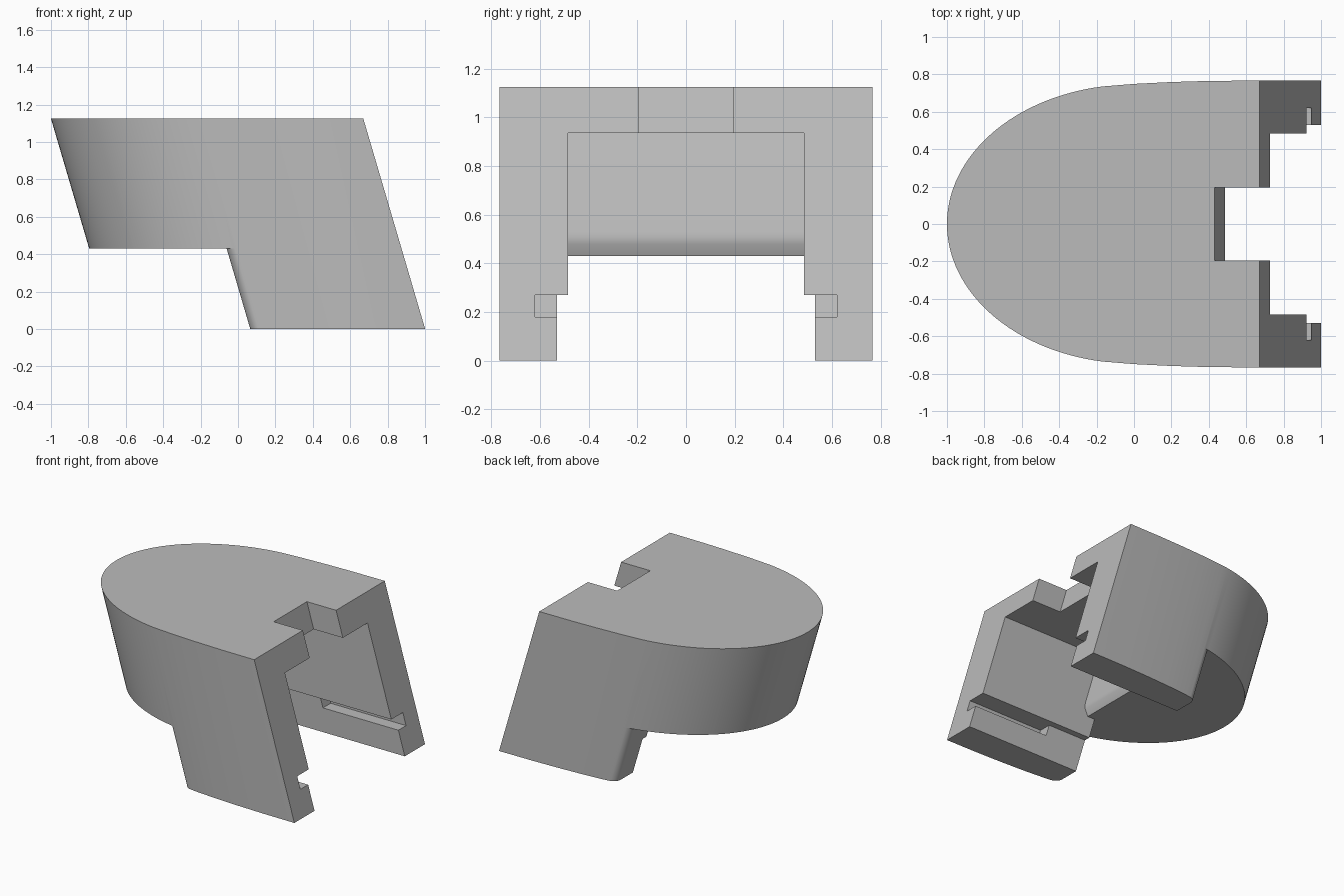
import bpy
import bmesh
from math import sin, cos, pi, radians

cube = bpy.data.objects.get("Cube")
if cube:
    bpy.data.objects.remove(cube, do_unlink=True)

TOP = 1.125
LEAN = 0.294      # forward shift of x per unit of height

grey = bpy.data.materials.new("plain grey")
grey.use_nodes = True
grey.diffuse_color = (0.5, 0.5, 0.5, 1)
grey.node_tree.nodes["Principled BSDF"].inputs["Base Color"].default_value = (0.5, 0.5, 0.5, 1)


def prism(name, points, low, high, axis="z"):
    """Extrude a profile along z (points are x, y) or y (points are x, z), then lean it."""
    bm = bmesh.new()

    def place(a, b, c):
        x, y, z = (a, b, c) if axis == "z" else (a, c, b)
        return bm.verts.new((x + LEAN * (TOP - z), y, z))

    ends = [[place(a, b, c) for a, b in points] for c in (low, high)]
    bm.faces.new(ends[0])
    bm.faces.new(ends[1])
    n = len(points)
    for i in range(n):
        j = (i + 1) % n
        bm.faces.new((ends[0][i], ends[0][j], ends[1][j], ends[1][i]))
    bmesh.ops.recalc_face_normals(bm, faces=bm.faces)
    mesh = bpy.data.meshes.new(name)
    bm.to_mesh(mesh)
    bm.free()
    mesh.materials.append(grey)
    obj = bpy.data.objects.new(name, mesh)
    bpy.context.collection.objects.link(obj)
    return obj


def box(name, x0, x1, half_width, z0, z1):
    w = half_width
    return prism(name, [(x0, -w), (x1, -w), (x1, w), (x0, w)], z0, z1)


# Body outline: elliptical nose running into nearly straight sides
side = [(0.67, 0.767), (0.4, 0.765), (0.2, 0.759), (0, 0.749)]
start = pi / 2 + 0.17
for i in range(33):
    a = start + (pi - start) * i / 32
    side.append((cos(a), 0.746 * sin(a)))
side[-1] = (-1, 0)
outline = side + [(x, -y) for x, y in reversed(side[:-1])]
body = prism("leaning_body", outline, 0, TOP)

# Space under the nose, leaving legs with rounded outer front corners
corner = []
for i in range(9):
    a = pi - pi / 2 * i / 8
    corner.append((-0.205 + 0.06 * cos(a), 0.67 + 0.06 * sin(a)))
half = corner + [(-0.205, 1), (-2, 1)]
under_nose = prism("under_nose_cutter", half + [(x, -y) for x, y in reversed(half)], -0.5, 0.43)

# Rear pocket with an eased lower lip, open between the legs
pocket_profile = [(-2, 0.1), (2, 0.1), (2, 0.935), (-0.155, 0.935), (-0.155, 0.53),
                  (-0.158, 0.505), (-0.168, 0.48), (-0.205, 0.43), (-2, 0.43)]
pocket = prism("pocket_cutter", pocket_profile, -0.485, 0.485, "y")

cutters = [
    under_nose,
    pocket,
    box("leg_gap_cutter", -2, 2, 0.53, -0.5, 0.27),
    box("rail_slot_cutter", 0.05, 2, 0.62, 0.18, 0.27),
    box("top_notch_cutter", 0.43, 2, 0.195, 0.8, 1.5),
]

bpy.ops.object.select_all(action="DESELECT")
body.select_set(True)
bpy.context.view_layer.objects.active = body
for cutter in cutters:
    cut = body.modifiers.new(cutter.name, "BOOLEAN")
    cut.operation = "DIFFERENCE"
    cut.solver = "EXACT"
    cut.object = cutter
    bpy.ops.object.modifier_apply(modifier=cut.name)
    bpy.data.objects.remove(cutter, do_unlink=True)

bpy.ops.object.shade_smooth_by_angle(angle=radians(28))
